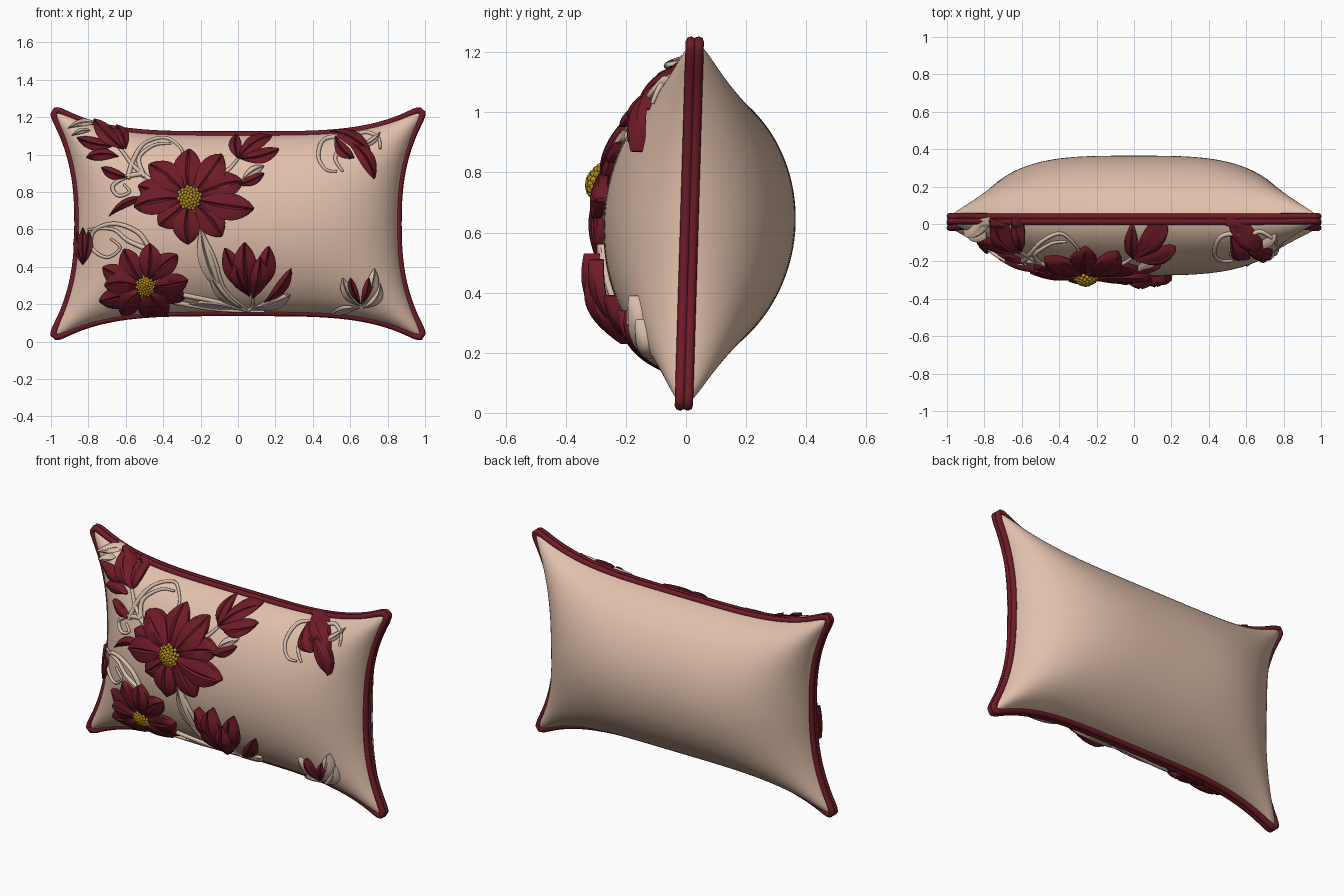
import bpy, bmesh, math
from mathutils import Vector, Matrix

if "Cube" in bpy.data.objects:
    bpy.data.objects.remove(bpy.data.objects["Cube"])


def material(name, rgb):
    m = bpy.data.materials.new(name)
    m.diffuse_color = (*rgb, 1)
    m.use_nodes = True
    m.node_tree.nodes["Principled BSDF"].inputs["Base Color"].default_value = m.diffuse_color
    return m


BEIGE = material("beige_fabric", (0.75, 0.525, 0.41))
RED = material("wine_red", (0.155, 0.011, 0.021))
VINE = material("pale_vine", (0.68, 0.51, 0.41))
GOLD = material("gold", (0.48, 0.29, 0.012))
MID = 0.63


# pillow shape: s, t in -1..1 across the face
def plan(s, t):
    a, b = max(abs(s) - .89, 0) / .11, max(abs(t) - .82, 0) / .18   # rounded corners
    if a and b:
        s = math.copysign(.89 + .11 * a * math.sqrt(1 - b * b / 2), s)
        t = math.copysign(.82 + .18 * b * math.sqrt(1 - a * a / 2), t)
    return s * (.858 + .18 * abs(t) ** 2.5), MID + t * (.477 + .18 * abs(s) ** 4)


def seam_y(z):
    return .01 + .03 * (z - MID)


def bulge(s, t):
    return max(1 - abs(s) ** 3.5, 0) ** .6 * max(1 - t * t, 0) ** .58


def drape(x, z, off):
    """Point on the front face, raised by off."""
    s, t = x / .9, (z - MID) / .5
    for _ in range(12):
        s = max(-1, min(1, x / (.858 + .18 * abs(t) ** 2.5)))
        t = max(-1, min(1, (z - MID) / (.477 + .18 * abs(s) ** 4)))
    return Vector((x, seam_y(z) - .285 * bulge(s, t) - off, z))


def finish(bm, name, mat, angle=40):
    bmesh.ops.recalc_face_normals(bm, faces=bm.faces)
    me = bpy.data.meshes.new(name)
    bm.to_mesh(me)
    bm.free()
    me.materials.append(mat)
    ob = bpy.data.objects.new(name, me)
    bpy.context.collection.objects.link(ob)
    bpy.ops.object.select_all(action='DESELECT')
    ob.select_set(True)
    bpy.context.view_layer.objects.active = ob
    bpy.ops.object.shade_smooth_by_angle(angle=math.radians(angle))
    return ob


# cushion body, front and back joined at the seam
bm = bmesh.new()
NX, NZ = 72, 56
S = [math.sin((i / NX - .5) * math.pi) for i in range(NX + 1)]
T = [math.sin((j / NZ - .5) * math.pi) for j in range(NZ + 1)]
for depth in (-.285, .355):
    grid = []
    for s in S:
        row = []
        for t in T:
            x, z = plan(s, t)
            row.append(bm.verts.new((x, seam_y(z) + depth * bulge(s, t), z)))
        grid.append(row)
    for i in range(NX):
        for j in range(NZ):
            bm.faces.new((grid[i][j], grid[i + 1][j], grid[i + 1][j + 1], grid[i][j + 1]))
bmesh.ops.remove_doubles(bm, verts=bm.verts, dist=.0002)
finish(bm, "cushion_body", BEIGE, 80)


def tubes(name, paths, radius, mat, closed=False, taper=False):
    cu = bpy.data.curves.new(name, 'CURVE')
    cu.dimensions = '3D'
    cu.bevel_depth = radius
    cu.bevel_resolution = 2
    cu.use_fill_caps = True
    for path in paths:
        sp = cu.splines.new('POLY')
        sp.points.add(len(path) - 1)
        for k, p in enumerate(path):
            sp.points[k].co = (*p, 1)
            sp.points[k].radius = 1 - .55 * k / len(path) if taper else 1
        sp.use_cyclic_u = closed
    cu.materials.append(mat)
    ob = bpy.data.objects.new(name, cu)
    bpy.context.collection.objects.link(ob)
    bpy.ops.object.select_all(action='DESELECT')
    ob.select_set(True)
    bpy.context.view_layer.objects.active = ob
    bpy.ops.object.convert(target='MESH')
    bpy.ops.object.shade_smooth_by_angle(angle=math.radians(60))


# double piping round the seam
edge = ([plan(s, -1) for s in S[:-1]] + [plan(1, t) for t in T[:-1]]
        + [plan(s, 1) for s in S[:0:-1]] + [plan(-1, t) for t in T[:0:-1]])
edge = [p for k, p in enumerate(edge) if math.dist(p, edge[k - 1]) > .004]
tubes("piping", [[(x, seam_y(z) + d, z) for x, z in edge] for d in (-.012, .014)], .0175, RED, closed=True)


def leaf(bm, a, b, w, bend=0, lift=.02, dome=.015, peak=1.2):
    """Raised leaf or petal from a to b, half width w, creased along the middle."""
    a, b = Vector(a), Vector(b)
    d = b - a
    n = Vector((-d.y, d.x)).normalized()
    cols, N, rows = (-1, -1, -.6, -.15, 0, .15, .6, 1, 1), 12, []
    for i in range(N + 1):
        t = i / N
        half = w * max(math.sin(math.pi * t ** peak), .03) ** .75
        c = a + d * t + n * bend * 4 * t * (1 - t)
        rise = lift * (.6 + .4 * math.sin(math.pi * t))
        row = []
        for k, u in enumerate(cols):
            off = rise + dome * (1 - u * u) - (.8 * dome if u == 0 else 0)
            if k in (0, len(cols) - 1):
                off = max(-.01, rise - .03)
            p = c + n * half * u
            row.append(bm.verts.new(drape(p.x, p.y, off)))
        rows.append(row)
    m = len(cols)
    for r, q in zip(rows, rows[1:]):
        for k in range(m):
            bm.faces.new((r[k], r[(k + 1) % m], q[(k + 1) % m], q[k]))
    bm.faces.new(rows[0])
    bm.faces.new(rows[-1][::-1])


def leaves(name, mat, specs):
    bm = bmesh.new()
    for sp in specs:
        leaf(bm, *sp)
    finish(bm, name, mat)


def flower(name, cx, cz, tips, w, core):
    """Petals given as (angle, length), with a beaded gold centre."""
    specs = []
    for i, (ang, ln) in enumerate(tips):
        c, s = math.cos(math.radians(ang)), math.sin(math.radians(ang))
        specs.append(((cx + .02 * c, cz + .02 * s), (cx + ln * c, cz + ln * s), w,
                      .012 * (-1) ** i, .025 + .016 * (i % 2), .012, 1.4))
    leaves(name + "_petals", RED, specs)
    bm = bmesh.new()
    for i in range(45):
        f = math.sqrt((i + .5) / 45)
        p = drape(cx + core * f * math.cos(i * 2.4), cz + core * f * math.sin(i * 2.4),
                  .035 + .035 * (1 - f * f))
        bmesh.ops.create_icosphere(bm, subdivisions=1, radius=core * .22, matrix=Matrix.Translation(p))
    finish(bm, name + "_centre", GOLD, 60)


flower("large_flower", -.26, .77, [(90, .26), (53, .29), (17, .3), (-10, .35), (-50, .27),
       (-92, .25), (-138, .22), (-171, .3), (167, .28), (140, .28)], .073, .06)
flower("lower_flower", -.495, .295, [(120, .23), (84, .23), (45, .24), (8, .23), (-18, .22), (-52, .19),
       (-86, .17), (-130, .2), (-162, .26), (178, .22), (156, .25)], .06, .048)

# tulip and the bud beside it
leaves("tulip", RED, [
    ((.06, .25), (-.07, .5), .055, .01, .06, .02),
    ((.08, .25), (.165, .51), .055, -.02, .06, .02),
    ((.06, .24), (.035, .53), .065, .01, .075, .025),
    ((.08, .23), (.12, .45), .055, -.01, .085, .025),
    ((.05, .25), (-.01, .43), .045, .015, .08, .025)])
leaves("tulip_side_bud", RED, [((.14, .21), (.285, .39), .032, -.02, .04)])

# upper left bud with its leaves
leaves("upper_left_bud", RED, [
    ((-.61, 1.03), (-.77, 1.19), .045, .01, .045, .015),
    ((-.6, 1.03), (-.65, 1.16), .035, -.01, .035, .015),
    ((-.66, 1.05), (-.86, 1.09), .035, .015),
    ((-.64, .99), (-.81, .985), .034, -.015),
    ((-.59, .88), (-.73, .93), .03, .01),
    ((-.69, .67), (-.5, .77), .022, .02)])

# bud right of the large flower
leaves("upper_middle_bud", RED, [
    ((0, .98), (-.01, 1.11), .035, .01, .03),
    ((0, .98), (.18, 1.1), .042, .02, .03),
    ((.01, .98), (.22, 1.03), .04, -.015, .04),
    ((-.01, .84), (.14, .9), .028, -.01)])

# bud on the left edge
leaves("left_edge_bud", RED, [((-.83, .41), (-.86, .59), .024, .01, .03),
                              ((-.83, .41), (-.8, .59), .026, -.01, .03),
                              ((-.83, .41), (-.83, .61), .024, 0, .035)])

# upper right drooping flower and lower right blossom
leaves("upper_right_bud", RED, [
    ((.49, 1.13), (.71, 1.01), .042, .02, .035, .015),
    ((.58, 1.08), (.73, .87), .042, .03, .04, .015),
    ((.52, 1.1), (.62, .98), .035, -.02, .045, .015)])
leaves("lower_right_blossom", RED, [
    ((.655, .2), (.60, .34), .024, .01, .035),
    ((.66, .2), (.70, .34), .026, -.01, .035)])

# pale leaves
leaves("pale_leaves", VINE, [
    ((-.2, .62), (-.1, .28), .045, -.02, .012),
    ((.03, .17), (-.15, .37), .03, .03, .012),
    ((.08, .18), (.28, .25), .035, -.015, .02),
    ((.12, .19), (.25, .36), .03, -.03, .02),
    ((.0, .17), (-.26, .2), .022, -.01, .015),
    ((.66, .19), (.73, .39), .035, -.02, .025),
    ((.65, .19), (.56, .34), .03, .02, .025),
    ((.67, .18), (.76, .31), .028, -.03, .02),
    ((.65, .18), (.49, .14), .024, -.01, .02),
    ((-.91, 1.14), (-.76, 1.17), .02, .015, .03),
    ((-.89, 1.1), (-.79, 1.13), .016, .01, .03),
    ((.02, .86), (.14, .94), .025, .01, .015),
    ((.64, 1.05), (.76, 1.12), .018, -.02, .02)])


def smooth_path(pts, steps=8):
    """Curve through the points, laid on the front face."""
    q = [Vector(p) for p in [pts[0]] + pts + [pts[-1]]]
    out = []
    for p0, p1, p2, p3 in zip(q, q[1:], q[2:], q[3:]):
        for k in range(steps):
            t = k / steps
            p = .5 * (2 * p1 + (p2 - p0) * t + (2 * p0 - 5 * p1 + 4 * p2 - p3) * t * t
                      + (3 * p1 - p0 - 3 * p2 + p3) * t ** 3)
            out.append(drape(p.x, p.y, .008))
    return out + [drape(*pts[-1], .008)]


# stems and tendrils
tubes("vines", [smooth_path(p) for p in [
    [(-.59, .87), (-.56, .97), (-.5, 1.06), (-.39, 1.09), (-.31, 1.04), (-.29, .98)],
    [(-.5, .88), (-.53, .98), (-.45, 1.05), (-.36, 1.06)],
    [(-.45, .85), (-.56, .94), (-.63, 1.03), (-.75, 1.15)],
    [(-.5, .9), (-.6, .88), (-.67, .83), (-.64, .78), (-.58, .8), (-.61, .84)],
    [(-.46, .47), (-.53, .58), (-.66, .63), (-.77, .59), (-.78, .5), (-.7, .45), (-.63, .5), (-.68, .55)],
    [(-.5, .5), (-.59, .54), (-.67, .6), (-.8, .6)],
    [(-.21, .6), (-.13, .45), (-.07, .28), (.05, .17)],
    [(-.34, .21), (-.1, .17), (.14, .16)],
    [(-.3, .25), (-.1, .21), (.06, .17), (.08, .25)],
    [(-.15, .84), (-.05, .92), (.01, .99)],
    [(.58, 1.1), (.46, 1.08), (.43, .99), (.47, .92), (.53, .91)],
    [(.56, 1.05), (.52, .98), (.56, .91)],
    [(.6, 1.09), (.68, 1.12), (.75, 1.09), (.76, 1.03)]]], .014, VINE, taper=True)
